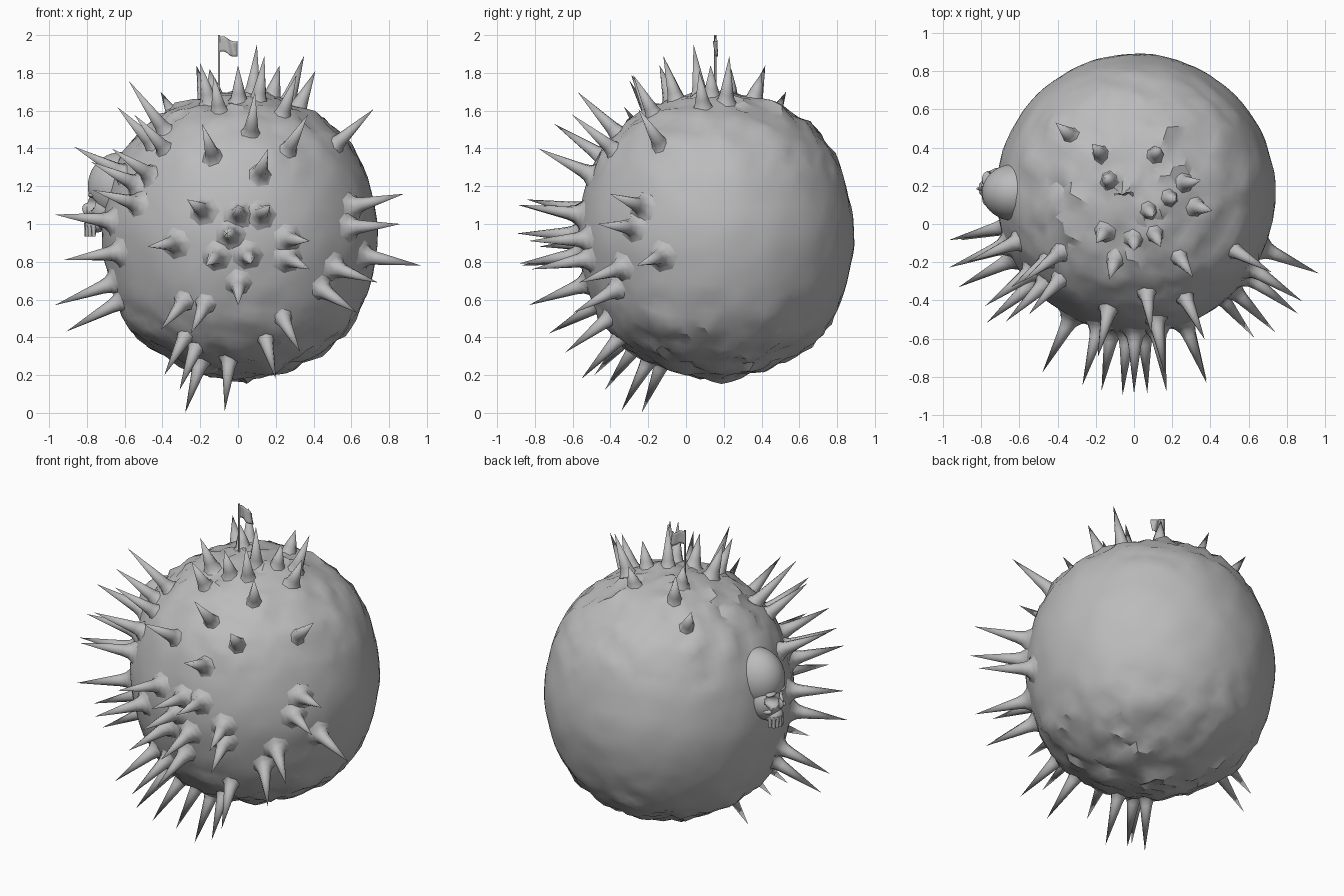
import bpy, bmesh, math
from mathutils import Vector, Matrix, noise

if "Cube" in bpy.data.objects:
    bpy.data.objects.remove(bpy.data.objects["Cube"], do_unlink=True)

GREY = (0.5, 0.5, 0.5, 1)
mat = bpy.data.materials.new("stone_grey")
mat.use_nodes = True
mat.diffuse_color = GREY
mat.node_tree.nodes["Principled BSDF"].inputs["Base Color"].default_value = GREY

CENTRE = Vector((0.01, 0.16, 0.94))


def finish(name, bm, angle=50):
    """Turn a bmesh into a smooth shaded grey object."""
    mesh = bpy.data.meshes.new(name)
    bmesh.ops.recalc_face_normals(bm, faces=bm.faces)
    bm.to_mesh(mesh)
    bm.free()
    mesh.materials.append(mat)
    obj = bpy.data.objects.new(name, mesh)
    bpy.context.collection.objects.link(obj)
    bpy.ops.object.select_all(action="DESELECT")
    obj.select_set(True)
    bpy.context.view_layer.objects.active = obj
    bpy.ops.object.shade_smooth_by_angle(angle=math.radians(angle))
    return obj


def ellipsoid(bm, centre, radii, segments=40, rings=28):
    made = bmesh.ops.create_uvsphere(bm, u_segments=segments, v_segments=rings, radius=1)
    for v in made["verts"]:
        v.co = Vector(centre) + Vector(a * b for a, b in zip(v.co, radii))


# Ball body, fuller between equator and poles, rough toward the poles
bm = bmesh.new()
bmesh.ops.create_icosphere(bm, subdivisions=5, radius=1)
for v in bm.verts:
    d = v.co.normalized()
    pole = min(0.4, max(0, abs(d.z) - 0.35))
    lumps = noise.noise(d * 5) * 0.6 + noise.noise(d * 9) * 0.4
    flakes = abs(noise.noise(d * 10 + Vector((3, 7, 1))))
    full = 0.022 * max(0, 1 - abs(abs(d.z) - 0.65) / 0.4)
    bump = lumps * (0.01 + 0.06 * pole) + flakes * 0.1 * pole + full
    v.co = CENTRE + Vector((d.x * 0.73, d.y * 0.73, d.z * 0.745)) + d * bump
finish("ball_body", bm, 30)

# Spike tips on the front half, as x and z; depth follows from the reach
FRONT_TIPS = [
    (-.87, 1.41), (-.97, 1.05), (-.92, .81), (-.97, .57), (-.91, .43), (-.78, 1.33),
    (-.77, 1.18), (-.67, 1.4), (-.64, 1.62), (-.55, 1.58), (.09, 1.7),
    (.72, 1.61), (.88, 1.16), (.86, 1), (.97, .78), (.74, .69), (.63, .53),
    (-.19, 1.53), (.16, 1.4), (.37, 1.58), (-.27, 1.13), (0, 1.1), (.17, 1.1),
    (-.06, .95), (-.48, .88), (-.17, .78), (.07, .79), (.38, .91), (.38, .76),
    (0, .57), (-.25, .42), (-.41, .44), (.2, .18), (.33, .32),
    (-.28, 0), (-.07, .01), (-.39, .2), (-.31, .12),
]
# Spike tips on the crown
CROWN_TIPS = [
    (.1, .04, 1.95), (.14, -.12, 1.89), (.35, .23, 1.89), (.41, .07, 1.81),
    (-.22, .42, 1.84), (-.15, .24, 1.82), (.13, .4, 1.8), (-.41, .53, 1.7),
    (.22, .13, 1.84), (0, -.14, 1.84), (-.2, -.1, 1.85),
    (-.13, -.29, 1.79), (.31, -.28, 1.79), (-.58, -.3, 1.76),
]
REACH = 1.06


def front_tip(x, z):
    across = (x - CENTRE.x) ** 2 + (z - CENTRE.z) ** 2
    return Vector((x, CENTRE.y - math.sqrt(max(REACH ** 2 - across, 0.06)), z))


def spike(bm, tip, sides=7):
    """Cone with a flared foot, pointing away from the ball centre."""
    axis = tip - CENTRE
    length = axis.length
    turn = axis.to_track_quat("Z", "Y").to_matrix()
    rings = []
    for radius, height in ((0.12, 0.705), (0.065, 0.737), (0.045, 0.765), (0.036, 0.8)):
        ring = []
        for i in range(sides):
            a = math.tau * i / sides
            p = Vector((math.cos(a) * radius, math.sin(a) * radius, height))
            ring.append(bm.verts.new(CENTRE + turn @ p))
        rings.append(ring)
    top = bm.verts.new(CENTRE + turn @ Vector((0, 0, length)))
    for i in range(sides):
        j = (i + 1) % sides
        for low, high in zip(rings, rings[1:]):
            bm.faces.new((low[i], low[j], high[j], high[i]))
        bm.faces.new((rings[-1][i], rings[-1][j], top))


bm = bmesh.new()
for x, z in FRONT_TIPS:
    spike(bm, front_tip(x, z))
finish("front_spikes", bm, 60)
bm = bmesh.new()
for tip in CROWN_TIPS:
    spike(bm, Vector(tip))
finish("crown_spikes", bm, 60)

# Flag pole
bm = bmesh.new()
bmesh.ops.create_cone(bm, cap_ends=True, segments=10, radius1=0.006, radius2=0.006, depth=0.36,
                      matrix=Matrix.Translation((-0.1, 0.155, 1.82)))
finish("flag_pole", bm)

# Waving flag
bm = bmesh.new()
bmesh.ops.create_grid(bm, x_segments=14, y_segments=6, size=0.5)
for v in bm.verts:
    u, w = v.co.x + 0.5, v.co.y + 0.5
    v.co = Vector((-0.1 + 0.095 * u,
                   0.155 + 0.012 * math.sin(u * 9 + w * 2) * u,
                   1.91 + 0.08 * w - 0.02 * u + 0.008 * math.sin(u * 6)))
flag = finish("flag", bm)
thick = flag.modifiers.new("thickness", "SOLIDIFY")
thick.thickness = 0.004

# Skull cranium, half sunk in the ball and facing -x
MID = 0.185
SOCKETS = [Vector((MID + s * 0.05, 1.105)) for s in (-1, 1)]


def dent_sockets(bm):
    """Push the surface inward around both eyes."""
    for v in bm.verts:
        for eye in SOCKETS:
            gap = (v.co.yz - eye).length / 0.038
            if gap < 1 and v.co.x < -0.6:
                v.co.x += 0.06 * min(1, (1 - gap) * 2)


bm = bmesh.new()
ellipsoid(bm, (-0.62, 0.165, 1.2), (0.175, 0.15, 0.18), 64, 48)
dent_sockets(bm)
finish("skull_cranium", bm)

# Skull face with eye sockets
bm = bmesh.new()
ellipsoid(bm, (-0.7, MID, 1.08), (0.1, 0.11, 0.12), 64, 48)
dent_sockets(bm)
finish("skull_face", bm)

# Cheekbones, brow ridge and nose
bm = bmesh.new()
for side in (-1, 1):
    ellipsoid(bm, (-0.745, MID + side * 0.07, 1.045), (0.045, 0.024, 0.018), 16, 12)
    ellipsoid(bm, (-0.77, MID + side * 0.048, 1.152), (0.025, 0.042, 0.012), 16, 12)
ellipsoid(bm, (-0.8, MID, 1.08), (0.025, 0.01, 0.03), 16, 12)
finish("skull_brow_and_cheeks", bm)

# Upper jaw and teeth
bm = bmesh.new()
ellipsoid(bm, (-0.75, MID, 1.0), (0.062, 0.06, 0.045), 24, 16)
finish("skull_upper_jaw", bm)
bm = bmesh.new()
for i in range(7):
    a = math.radians(-75 + 25 * i)
    place = Matrix.Translation((-0.75 - 0.052 * math.cos(a), MID + 0.05 * math.sin(a), 0.97))
    bmesh.ops.create_cone(bm, cap_ends=True, segments=8, radius1=0.01, radius2=0.013,
                          depth=0.07, matrix=place)
finish("skull_teeth", bm)
